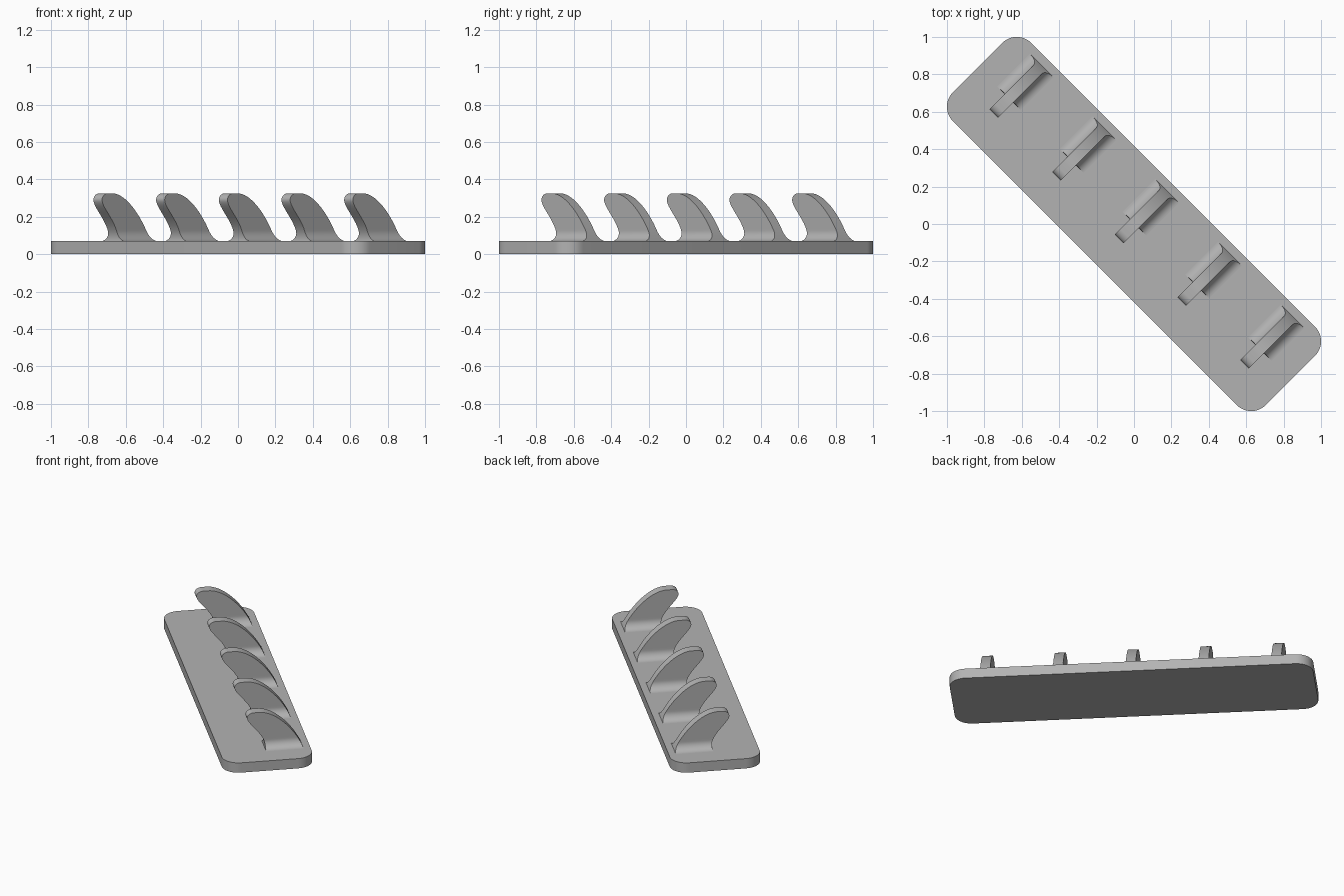
import bpy, bmesh, math
from mathutils import Matrix, Vector
from mathutils.geometry import interpolate_bezier

cube = bpy.data.objects.get("Cube")
if cube:
    bpy.data.objects.remove(cube)

THICK = 0.07                      # plate thickness
HALF_L, HALF_W, CORNER = 1.183, 0.296, 0.11
TOP, HALF_HOOK, FILLET = 0.325, 0.0325, 0.057
TURN = Matrix.Rotation(-math.pi / 4, 4, 'Z')

grey = bpy.data.materials.new("plain grey")
grey.use_nodes = True
colour = (0.45, 0.45, 0.45, 1)
grey.diffuse_color = colour
grey.node_tree.nodes["Principled BSDF"].inputs["Base Color"].default_value = colour


def finish(name, bm):
    """Turn a bmesh into a smooth-shaded, diagonally placed object."""
    bmesh.ops.recalc_face_normals(bm, faces=bm.faces)
    bm.transform(TURN)
    mesh = bpy.data.meshes.new(name)
    bm.to_mesh(mesh)
    bm.free()
    mesh.materials.append(grey)
    obj = bpy.data.objects.new(name, mesh)
    bpy.context.collection.objects.link(obj)
    bpy.ops.object.select_all(action='DESELECT')
    obj.select_set(True)
    bpy.context.view_layer.objects.active = obj
    bpy.ops.object.shade_smooth_by_angle(angle=math.radians(35))
    return obj


def curve(*pts):
    return interpolate_bezier(*[Vector((v, 0, z)) for v, z in pts], 40)


def across(points, z):
    """Position along the hook where an edge curve reaches height z."""
    for a, b in zip(points, points[1:]):
        if z <= b.z:
            t = max(0, (z - a.z) / max(b.z - a.z, 1e-6))
            return a.x + (b.x - a.x) * t
    return points[-1].x


# Rounded mounting plate
bm = bmesh.new()
outline = []
for k, (sx, sy) in enumerate([(1, 1), (-1, 1), (-1, -1), (1, -1)]):
    for i in range(13):
        a = math.pi / 2 * (k + i / 12)
        outline.append(bm.verts.new((sx * (HALF_L - CORNER) + CORNER * math.cos(a),
                                     sy * (HALF_W - CORNER) + CORNER * math.sin(a), 0)))
base = bm.faces.new(outline)
top = bmesh.ops.extrude_face_region(bm, geom=[base], use_keep_orig=True)
bmesh.ops.translate(bm, vec=(0, 0, THICK),
                    verts=[g for g in top["geom"] if isinstance(g, bmesh.types.BMVert)])
finish("plate", bm)

# Hook edges: the underside with its rounded tip, and the sloping back
front = curve((0.003, THICK), (0.02, 0.16), (-0.11, 0.24), (-0.113, 0.29))
front += curve((-0.113, 0.29), (-0.112, 0.312), (-0.09, TOP), (-0.07, TOP))[1:]
back = curve((0.25, THICK), (0.205, 0.18), (0.08, 0.322), (-0.03, TOP))

# Heights are packed closely at the flared foot and at the crest
foot = [THICK + FILLET * (1 - math.cos(math.pi / 2 * i / 12)) for i in range(13)]
start = foot[-1]
heights = foot + [start + (TOP - start) * math.sin(math.pi / 2 * i / 24) for i in range(1, 25)]


def half_width(z):
    rise = max(0, THICK + FILLET - z)
    return HALF_HOOK + FILLET - math.sqrt(max(0, FILLET ** 2 - rise ** 2))


# Five hooks in a row
for n in range(5):
    bm = bmesh.new()
    centre = (n - 2) * 0.474
    rows = []
    for z in heights:
        w, f, b = half_width(z), across(front, z), across(back, z)
        rows.append([bm.verts.new((centre + s * w, v, z))
                     for s, v in ((-1, f), (1, f), (1, b), (-1, b))])
    for low, high in zip(rows, rows[1:]):
        for i in range(4):
            j = (i + 1) % 4
            bm.faces.new((low[i], low[j], high[j], high[i]))
    bm.faces.new(rows[0])
    bm.faces.new(rows[-1])
    finish(f"hook_{n + 1}", bm)
